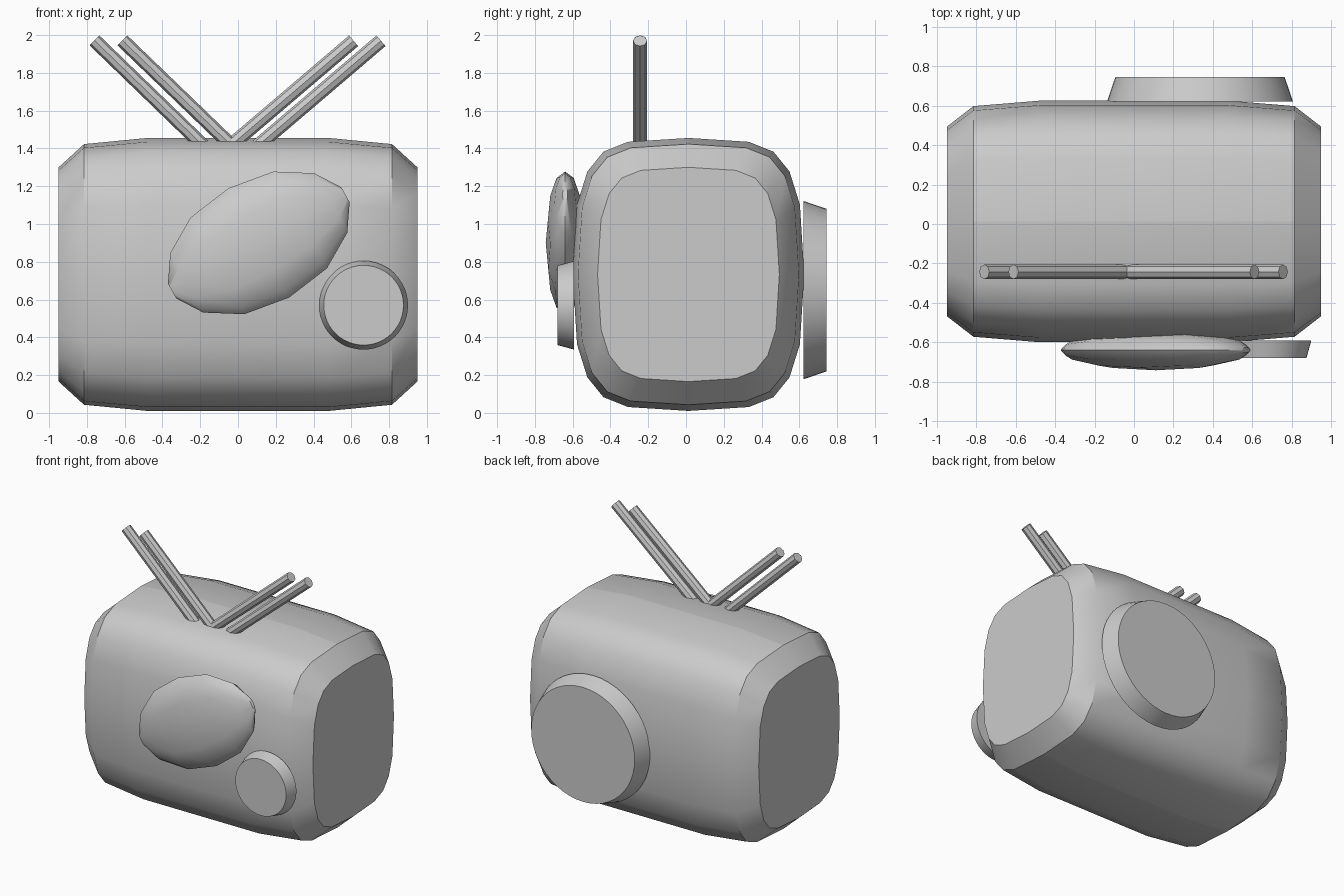
import bpy, bmesh, math
from mathutils import Matrix, Vector

if "Cube" in bpy.data.objects:
    bpy.data.objects.remove(bpy.data.objects["Cube"])

grey = bpy.data.materials.new("plain grey")
grey.diffuse_color = (0.6, 0.6, 0.6, 1)
grey.use_nodes = True
grey.node_tree.nodes["Principled BSDF"].inputs["Base Color"].default_value = grey.diffuse_color


def loft(name, rings, matrix=Matrix(), angle=30, seam=None):
    """Skin a list of closed rings, cap both ends and shade smooth by angle."""
    bm = bmesh.new()
    loops = [[bm.verts.new(matrix @ Vector(p)) for p in ring] for ring in rings]
    n = len(loops[0])
    for a, b in zip(loops, loops[1:]):
        for i in range(n):
            bm.faces.new((a[i], a[(i + 1) % n], b[(i + 1) % n], b[i]))
    bm.faces.new(loops[0])
    bm.faces.new(loops[-1])
    bmesh.ops.recalc_face_normals(bm, faces=bm.faces)
    mesh = bpy.data.meshes.new(name)
    bm.to_mesh(mesh)
    bm.free()
    mesh.materials.append(grey)
    obj = bpy.data.objects.new(name, mesh)
    bpy.context.collection.objects.link(obj)
    bpy.ops.object.select_all(action='DESELECT')
    obj.select_set(True)
    bpy.context.view_layer.objects.active = obj
    bpy.ops.object.shade_smooth_by_angle(angle=math.radians(angle))
    if seam:
        for e in mesh.edges:
            if all(seam(mesh.vertices[v].co) for v in e.vertices):
                e.use_edge_sharp = True
    return obj


def circle(radius, n, z, squash=1):
    """Ring of n points around the local z axis."""
    return [(radius * math.cos(2 * math.pi * i / n),
             squash * radius * math.sin(2 * math.pi * i / n), z) for i in range(n)]


# Body: rounded cross-section, shrinking towards both flat ends
quarter = [(0, .7225), (.32, .702), (.45, .65), (.535, .545), (.59, .37), (.613, 0)]
half = quarter + [(y, -z) for y, z in quarter[-2::-1]]
section = half + [(-y, z) for y, z in half[-2:0:-1]]
stations = [(-.95, .785), (-.815, .955), (-.48, 1), (.48, 1), (.815, .955), (.95, .785)]
loft("body", [[(x, .013 + y * s, .733 + z * s) for y, z in section] for x, s in stations],
     angle=35, seam=lambda c: abs(c.y - .013) < .001 and abs(c.x) < .9)

# Tilted oval on the front, a squashed spindle along its long axis
spindle = [(-.525, .045), (-.436, .18), (-.25, .293), (0, .331),
           (.25, .293), (.436, .18), (.525, .045)]
tilt = (Matrix.Translation((.11, -.64, .90))
        @ Matrix.Rotation(math.radians(-29), 4, 'Y') @ Matrix.Rotation(math.radians(90), 4, 'Y'))
loft("front_oval", [circle(r, 12, u, .31) for u, r in spindle], tilt, angle=50)


# Round tapered discs: front knob and back cover
def disc(name, x, z, y0, r0, y1, r1):
    m = Matrix.Translation((x, 0, z)) @ Matrix.Rotation(math.radians(90), 4, 'X')
    loft(name, [circle(r0, 48, -y0), circle(r1, 48, -y1)], m)


disc("front_knob", .665, .57, -.592, .235, -.68, .211)
disc("back_cover", .335, .65, .622, .472, .745, .43)

# Antenna rods: two leaning each way, sunk slightly into the top
rods = [((-.76, 1.972), (-.21, 1.44)), ((-.612, 1.972), (-.06, 1.44)),
        ((.612, 1.97), (-.01, 1.44)), ((.757, 1.97), (.135, 1.44))]
for i, (tip, base) in enumerate(rods):
    top, foot = Vector((tip[0], -.243, tip[1])), Vector((base[0], -.243, base[1]))
    d = (top - foot).normalized()
    foot -= d * .05
    m = Matrix.Translation(foot) @ d.to_track_quat('Z', 'Y').to_matrix().to_4x4()
    loft(f"antenna_rod_{i + 1}", [circle(.037, 8, 0), circle(.037, 8, (top - foot).length)], m)
